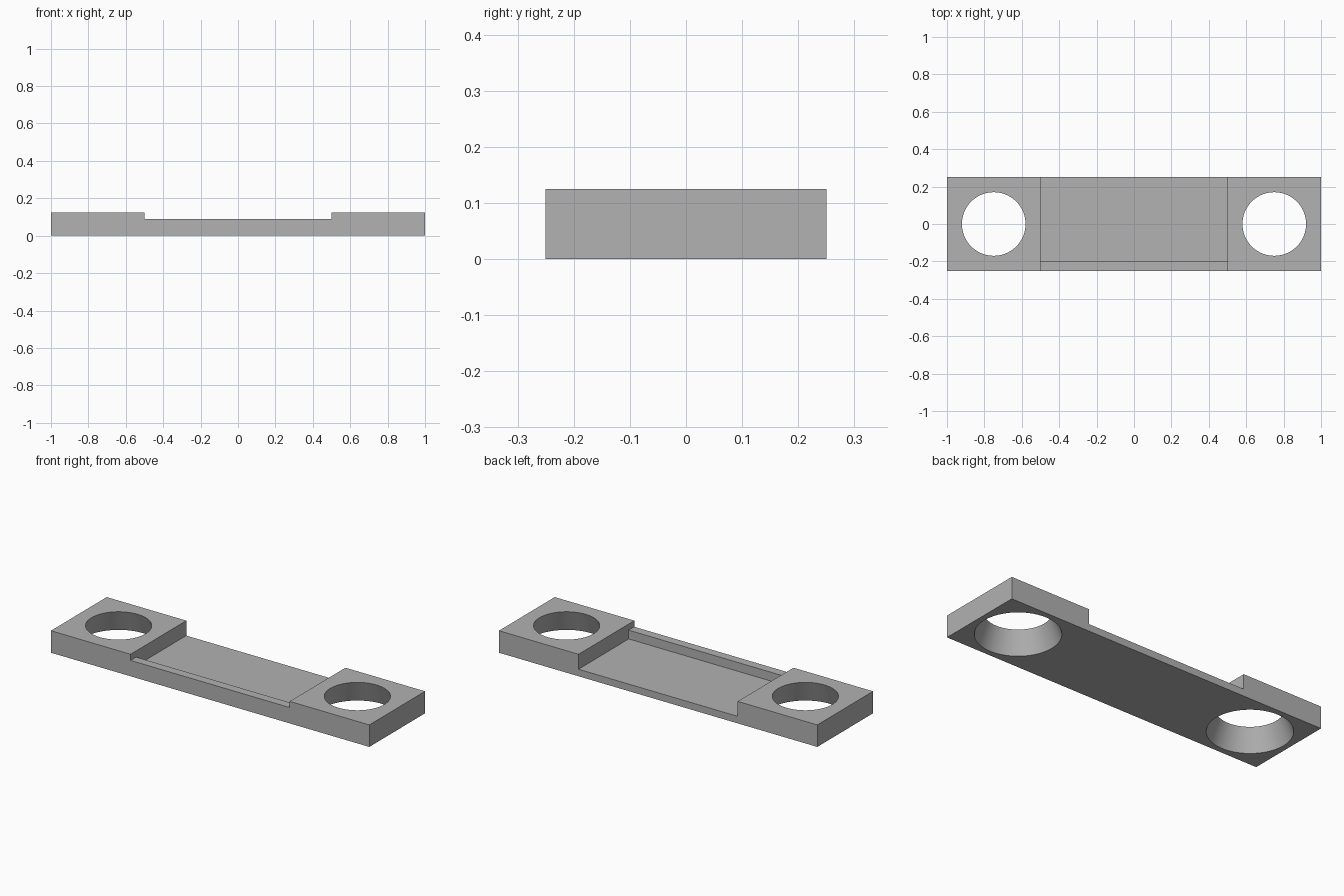
import bpy
import math

default_cube = bpy.data.objects.get("Cube")
if default_cube:
    bpy.data.objects.remove(default_cube, do_unlink=True)

LENGTH, WIDTH, HEIGHT = 2.0, 0.5, 0.125
LEDGE_Z, FLOOR_Z = 0.09, 0.04
HOLE_TOP, HOLE_BOTTOM = 0.17, 0.217

grey = bpy.data.materials.new("plain grey")
grey.use_nodes = True
colour = (0.445, 0.445, 0.445, 1)
grey.diffuse_color = colour
grey.node_tree.nodes["Principled BSDF"].inputs["Base Color"].default_value = colour


def box(name, low, high):
    """Box spanning two opposite corners."""
    centre = [(a + b) / 2 for a, b in zip(low, high)]
    bpy.ops.mesh.primitive_cube_add(size=1, location=centre)
    obj = bpy.context.object
    obj.name = name
    obj.scale = [b - a for a, b in zip(low, high)]
    bpy.ops.object.transform_apply(location=True, rotation=False, scale=True)
    obj.data.materials.append(grey)
    return obj


def cut(target, cutter):
    """Subtract the cutter from the target and discard it."""
    cutter.hide_render = True
    mod = target.modifiers.new("cut", 'BOOLEAN')
    mod.operation = 'DIFFERENCE'
    mod.solver = 'EXACT'
    mod.object = cutter
    bpy.context.view_layer.objects.active = target
    bpy.ops.object.modifier_apply(modifier=mod.name)
    bpy.data.objects.remove(cutter, do_unlink=True)


# Flat bar
bar = box("link_bar", (-LENGTH / 2, -WIDTH / 2, 0), (LENGTH / 2, WIDTH / 2, HEIGHT))

# Recess between the end blocks: low ledge in front, deep floor open at the back
cut(bar, box("ledge_cutter", (-0.5, -0.4, LEDGE_Z), (0.5, 0.4, 0.3)))
cut(bar, box("floor_cutter", (-0.5, -0.2, FLOOR_Z), (0.5, 0.4, 0.3)))

# Tapered holes, wider below, run past both faces for a clean cut
margin = 0.02
flare = (HOLE_BOTTOM - HOLE_TOP) / HEIGHT * margin
for side in (-1, 1):
    bpy.ops.mesh.primitive_cone_add(
        vertices=96, radius1=HOLE_BOTTOM + flare, radius2=HOLE_TOP - flare,
        depth=HEIGHT + 2 * margin, location=(side * 0.75, 0, HEIGHT / 2))
    cone = bpy.context.object
    cone.data.materials.append(grey)
    cut(bar, cone)

# Smooth hole walls, crisp edges elsewhere
bpy.ops.object.select_all(action='DESELECT')
bar.select_set(True)
bpy.context.view_layer.objects.active = bar
bpy.ops.object.shade_smooth_by_angle(angle=math.radians(30))
